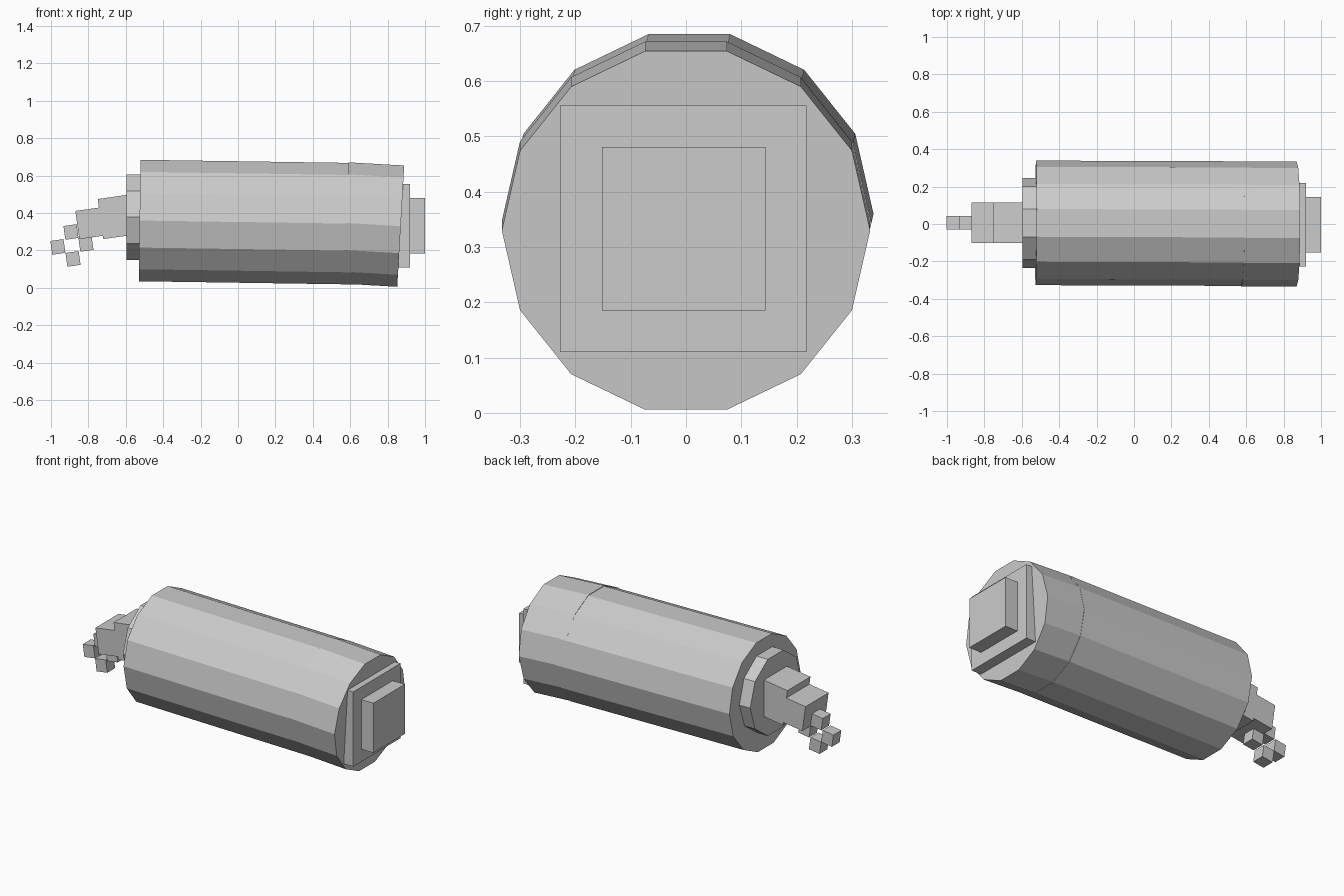
import bpy
import math
from mathutils import Vector

old = bpy.data.objects.get("Cube")
if old:
    bpy.data.objects.remove(old, do_unlink=True)

grey = bpy.data.materials.new("plain grey")
grey.use_nodes = True
colour = (0.6, 0.6, 0.6, 1)
grey.diffuse_color = colour
grey.node_tree.nodes["Principled BSDF"].inputs["Base Color"].default_value = colour


def finish(name):
    obj = bpy.context.object
    obj.name = name
    obj.data.materials.append(grey)
    return obj


def box(name, centre, size, tilt=0):
    """Box turned about the y axis; positive tilt raises its +x end."""
    bpy.ops.mesh.primitive_cube_add(size=1, location=centre,
                                    rotation=(0, -math.radians(tilt), 0))
    obj = finish(name)
    obj.scale = size
    return obj


def drum(name, start, end, radius, sides):
    """Flat-sided drum between two points, with a flat side on top."""
    start, end = Vector(start), Vector(end)
    axis = end - start
    bpy.ops.mesh.primitive_cylinder_add(vertices=sides, radius=radius,
                                        depth=axis.length,
                                        location=(start + end) / 2)
    obj = finish(name)
    # Spin so a corner lies on the y axis before laying the drum along x
    corner = obj.data.vertices[0].co
    spin = math.pi / 2 - math.atan2(corner.y, corner.x)
    pitch = math.atan2(-axis.z, axis.x)
    yaw = math.atan2(axis.y, axis.x)
    obj.rotation_euler = (0, math.pi / 2 + pitch, yaw)
    for v in obj.data.vertices:
        x, y = v.co.x, v.co.y
        v.co.x = x * math.cos(spin) - y * math.sin(spin)
        v.co.y = x * math.sin(spin) + y * math.cos(spin)
    return obj


# Main body and the slightly drooping nose section
drum("main_body", (-0.525, 0.006, 0.36), (0.62, 0.002, 0.343), 0.333, 14)
drum("nose_section", (0.573, 0, 0.347), (0.87, 0, 0.33), 0.333, 14)

# Stepped square plates on the nose
box("nose_plate_large", (0.88, -0.005, 0.333), (0.08, 0.446, 0.446))
box("nose_plate_small", (0.95, -0.004, 0.333), (0.1, 0.296, 0.296))

# Tail collar and stepped tail blocks
drum("tail_collar", (-0.595, 0.005, 0.378), (-0.5, 0.005, 0.378), 0.24, 10)
box("tail_block_upper", (-0.628, 0.007, 0.383), (0.216, 0.217, 0.216), 8)
box("tail_block_lower", (-0.76, 0.007, 0.35), (0.2, 0.217, 0.152), 8)

# Diamond of four small cubes at the tail tip
tip_cubes = {"top": (-0.893, 0.299), "inner": (-0.813, 0.235),
             "outer": (-0.963, 0.219), "bottom": (-0.882, 0.155)}
for place, (x, z) in tip_cubes.items():
    box("tail_tip_" + place, (x, 0.007, z), (0.071, 0.074, 0.074), 8)
